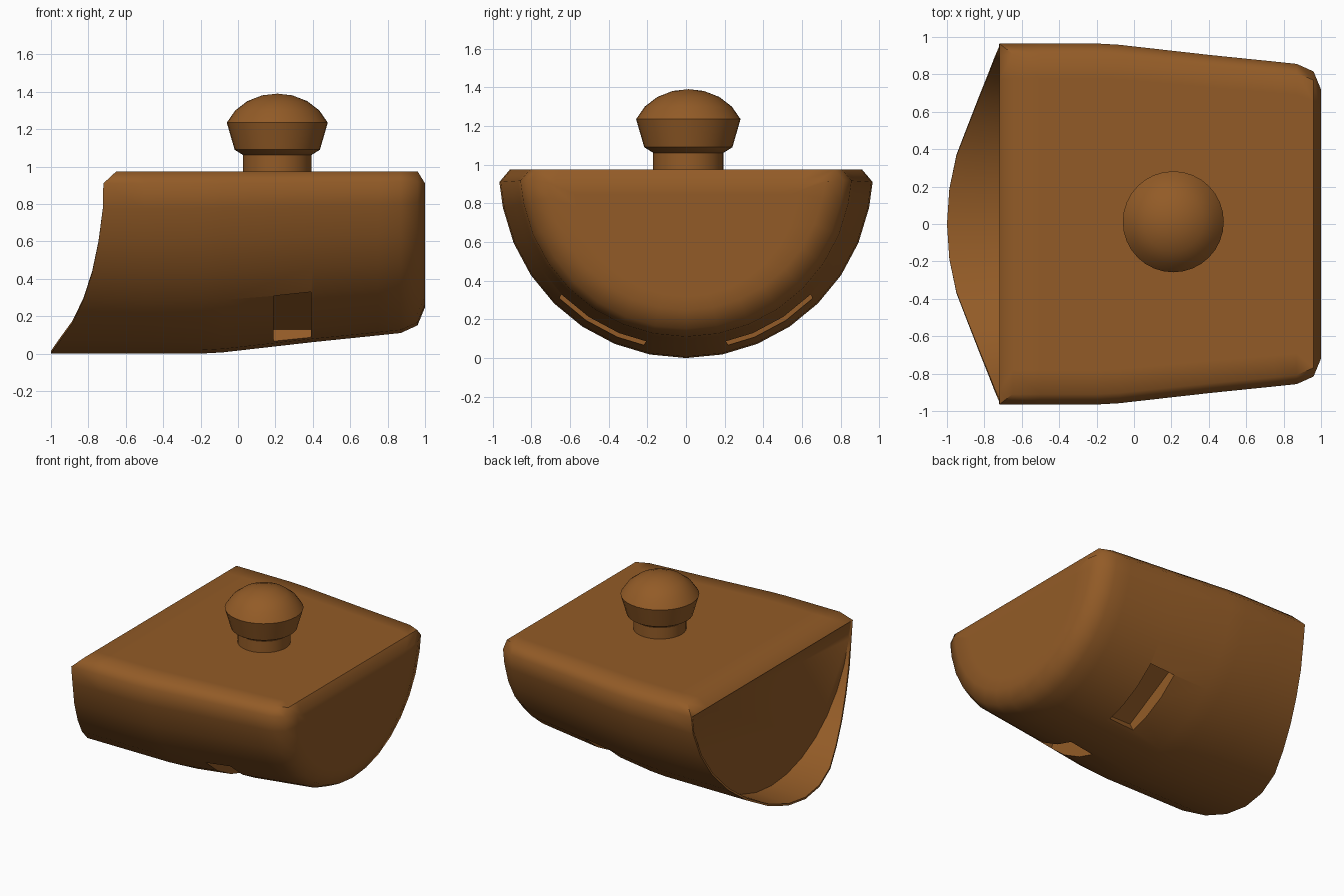
import bpy, bmesh, math
from mathutils import Matrix

cube = bpy.data.objects.get("Cube")
if cube:
    bpy.data.objects.remove(cube)

brown = bpy.data.materials.new("warm_brown")
brown.use_nodes = True
colour = (0.29, 0.105, 0.02, 1)
brown.diffuse_color = colour
brown.node_tree.nodes["Principled BSDF"].inputs["Base Color"].default_value = colour

TOP, R = 0.975, 0.965


def finish(bm, name):
    bmesh.ops.recalc_face_normals(bm, faces=bm.faces)
    mesh = bpy.data.meshes.new(name)
    bm.to_mesh(mesh)
    bm.free()
    mesh.materials.append(brown)
    obj = bpy.data.objects.new(name, mesh)
    bpy.context.collection.objects.link(obj)
    return obj


def smooth(obj, degrees):
    bpy.ops.object.select_all(action='DESELECT')
    obj.select_set(True)
    bpy.context.view_layer.objects.active = obj
    bpy.ops.object.shade_smooth_by_angle(angle=math.radians(degrees))


def bridge(bm, a, b):
    n = len(a)
    for i in range(n):
        bm.faces.new((a[i], a[(i + 1) % n], b[(i + 1) % n], b[i]))


# Half-round cross-section with chamfered top corners
half = [(R * math.sin(math.radians(11.25 * i)), R - R * math.cos(math.radians(11.25 * i)))
        for i in range(8)]
half += [(R, 0.91), (0.91, TOP), (0.78, TOP)]
section = [(-y, z) for y, z in reversed(half[1:])] + half

# Concave outline of the open end: height -> x
CURVE = [(0, -1), (0.08, -0.945), (0.17, -0.88), (0.29, -0.825), (0.43, -0.78),
         (0.6, -0.745), (0.78, -0.722), (0.91, -0.72), (TOP, -0.65)]


def rim_x(z):
    for (z0, x0), (z1, x1) in zip(CURVE, CURVE[1:]):
        if z <= z1:
            return x0 + (x1 - x0) * (z - z0) / (z1 - z0)
    return CURVE[-1][1]


def ring(bm, x, s=1.0, limit=TOP):
    """One cross-section; x is a number or a function of height."""
    verts = []
    for y, z in section:
        px = x(z) if callable(x) else x
        verts.append(bm.verts.new((px, y * s, min(limit, TOP - (TOP - z) * s))))
    return verts


# Body
bm = bmesh.new()
rings = [ring(bm, rim_x)]
for x, s in [(-0.5, 1), (-0.2, 1), (-0.08, 0.993), (0.4, 0.937), (0.75, 0.9),
             (0.87, 0.887), (0.96, 0.845)]:
    rings.append(ring(bm, x, s))
rings.append(ring(bm, 1.0, 0.745, 0.91))
for a, b in zip(rings, rings[1:]):
    bridge(bm, a, b)

# Flat far end with an inner loop to keep its centre flat
inner = [bm.verts.new((1, v.co.y * 0.8, 0.6 + (v.co.z - 0.6) * 0.8)) for v in rings[-1]]
bridge(bm, rings[-1], inner)
bm.faces.new(inner)

# Thin lip around the recessed wall of the open end
lip, wall = [], []
for y, z in section:
    zi = min(0.91, TOP - (TOP - z) * 0.985)
    lip.append(bm.verts.new((min(-0.72, rim_x(z)), y * 0.985, zi)))
    wall.append(bm.verts.new((-0.715, y * 0.975, min(0.905, TOP - (TOP - z) * 0.975))))
bridge(bm, rings[0], lip)
bridge(bm, lip, wall)
bm.faces.new(wall)
body = finish(bm, "body")

# Two shallow slots cut into the underside
for side, label in ((-1, "right"), (1, "left")):
    bm = bmesh.new()
    bmesh.ops.create_cube(bm, size=1, matrix=Matrix.Diagonal((0.2, 0.5, 0.14, 1)))
    bm.transform(Matrix.Translation((0.29, 0, TOP))
                 @ Matrix.Rotation(math.radians(29 * side), 4, 'X')
                 @ Matrix.Translation((0, 0, -0.9)))
    cutter = finish(bm, label + "_slot_cutter")
    cutter.hide_render = True
    cut = body.modifiers.new(label + "_slot", 'BOOLEAN')
    cut.operation = 'DIFFERENCE'
    cut.solver = 'EXACT'
    cut.object = cutter
    bpy.context.view_layer.objects.active = body
    bpy.ops.object.modifier_apply(modifier=cut.name)
    bpy.data.objects.remove(cutter)
smooth(body, 50)


def lathe(name, profile, steps=32):
    bm = bmesh.new()
    verts = [bm.verts.new((r, 0, z)) for r, z in profile]
    edges = [bm.edges.new(pair) for pair in zip(verts, verts[1:])]
    bmesh.ops.spin(bm, geom=verts + edges, axis=(0, 0, 1), cent=(0, 0, 0),
                   angle=math.tau, steps=steps)
    bmesh.ops.remove_doubles(bm, verts=bm.verts, dist=0.0005)
    bm.transform(Matrix.Translation((0.21, 0.012, 0)))
    smooth(finish(bm, name), 35)


# Knob on a short neck
lathe("knob_neck", [(0, 0.95), (0.182, 0.95), (0.182, 1.07), (0, 1.07)])
lathe("knob", [(0, 1.06), (0.18, 1.06), (0.228, 1.09), (0.27, 1.235), (0.225, 1.3),
               (0.16, 1.35), (0.08, 1.381), (0, 1.39)])
